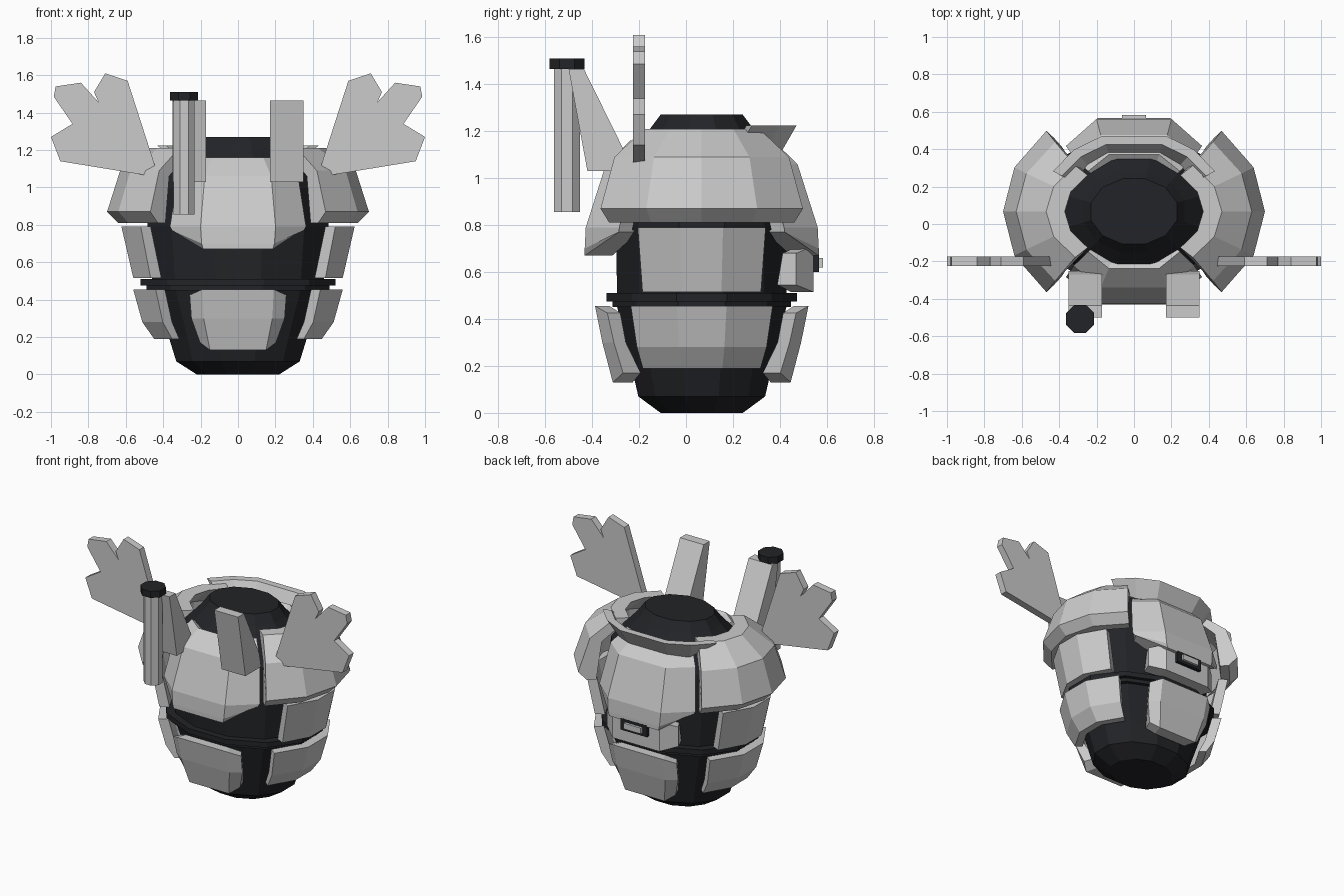
import bpy, bmesh
from math import sin, cos, radians, pi

if "Cube" in bpy.data.objects:
    bpy.data.objects.remove(bpy.data.objects["Cube"])

CY = 0.067  # centre of the torso in y

dark = bpy.data.materials.new("dark")
dark.diffuse_color = (0.016, 0.017, 0.02, 1)
dark.use_nodes = True
dark.node_tree.nodes["Principled BSDF"].inputs["Base Color"].default_value = dark.diffuse_color


def finish(name, bm, mat=None):
    bmesh.ops.remove_doubles(bm, verts=bm.verts, dist=1e-4)
    bmesh.ops.recalc_face_normals(bm, faces=bm.faces)
    me = bpy.data.meshes.new(name)
    bm.to_mesh(me)
    bm.free()
    ob = bpy.data.objects.new(name, me)
    bpy.context.collection.objects.link(ob)
    if mat:
        me.materials.append(mat)
    return ob


def lathe(name, rings, sides=12, c=(0, CY), mat=None):
    """Closed stack of elliptical rings (rx, ry, z)."""
    bm = bmesh.new()
    loops = []
    for rx, ry, z in rings:
        angs = [2 * pi * (i + 0.5) / sides for i in range(sides)]
        k = 1 / cos(pi / sides)  # flats lie on the given radii
        loops.append([bm.verts.new((c[0] + k * rx * cos(a), c[1] + k * ry * sin(a), z)) for a in angs])
    for a, b in zip(loops, loops[1:]):
        for i in range(sides):
            j = (i + 1) % sides
            bm.faces.new((a[i], a[j], b[j], b[i]))
    bm.faces.new(loops[0])
    bm.faces.new(loops[-1])
    return finish(name, bm, mat)


def plate(name, facing, angles, profile, cut=(0, 0)):
    """Sweep a closed (rx, ry, z) section around the torso; cut trims the end corners."""
    bm = bmesh.new()
    lo = min(p[2] for p in profile) + cut[0]
    hi = max(p[2] for p in profile) - cut[1]
    cols = []
    for i, d in enumerate(angles):
        a = radians(facing + d)
        end = i in (0, len(angles) - 1)
        cols.append([bm.verts.new((rx * cos(a), CY + ry * sin(a), min(max(z, lo), hi) if end else z))
                     for rx, ry, z in profile])
    n = len(profile)
    for a, b in zip(cols, cols[1:]):
        for i in range(n):
            j = (i + 1) % n
            bm.faces.new((a[i], a[j], b[j], b[i]))
    bm.faces.new(cols[0])
    bm.faces.new(cols[-1])
    return finish(name, bm)


def slab(name, pts, axis, lo, hi):
    """Extrude an outline along x (outline in y,z) or y (outline in x,z)."""
    bm = bmesh.new()
    put = (lambda p, t: (t, p[0], p[1])) if axis == 'x' else (lambda p, t: (p[0], t, p[1]))
    a = [bm.verts.new(put(p, lo)) for p in pts]
    b = [bm.verts.new(put(p, hi)) for p in pts]
    bm.faces.new(a)
    bm.faces.new(b)
    for i in range(len(pts)):
        j = (i + 1) % len(pts)
        bm.faces.new((a[i], a[j], b[j], b[i]))
    return finish(name, bm)


def box(name, x, y, z, mat=None):
    ob = slab(name, [(x[0], z[0]), (x[1], z[0]), (x[1], z[1]), (x[0], z[1])], 'y', *y)
    if mat:
        ob.data.materials.append(mat)


# Dark inner body and waist belt
lathe("inner_body", [(.22, .175, 0), (.33, .27, .07), (.37, .30, .20), (.455, .36, .45),
                     (.485, .365, .80), (.45, .36, 1.0), (.36, .31, 1.11),
                     (.27, .22, 1.21), (.23, .175, 1.27)], mat=dark)
lathe("belt", [(.49, .38, .45), (.49, .38, .475), (.52, .405, .475), (.52, .405, .51), (.45, .36, .51)], mat=dark)

# Side armour, mirrored left and right
for side, facing in (("right", 0), ("left", 180)):
    plate(side + "_shoulder_plate", facing, (-48, -24, 0, 24, 48),
          [(.64, .53, .81), (.70, .58, .87), (.63, .50, 1.09), (.47, .33, 1.21),
           (.37, .26, 1.21), (.55, .43, 1.06), (.58, .47, .81)])
    plate(side + "_rib_plate", facing, (-35, -11, 11, 35),
          [(.57, .44, .515), (.635, .475, .79), (.57, .42, .79), (.50, .39, .515)])
    plate(side + "_hip_plate", facing, (-40, -13, 13, 40),
          [(.46, .39, .19), (.525, .43, .28), (.575, .47, .455), (.51, .41, .455), (.46, .37, .28), (.41, .34, .19)])

# Front and back armour
for end, facing in (("front", -90), ("back", 90)):
    plate(end + "_chest_plate", facing, (-50, -25, 25, 50),
          [(.46, .55, .70), (.475, .545, .79), (.42, .45, 1.06), (.32, .335, 1.16),
           (.28, .29, 1.13), (.37, .38, 1.03), (.40, .46, .78), (.38, .42, .67), (.44, .55, .67)], (.10, 0))
    plate(end + "_belly_plate", facing, (-38, -27, 27, 38),
          [(.33, .425, .13), (.405, .475, .30), (.42, .51, .455), (.36, .44, .455), (.35, .41, .30), (.28, .33, .13)],
          (.04, .03))

# Back collar and buckle
plate("back_collar", 90, (-60, -40, -20, 20, 40, 60),
      [(.42, .36, 1.11), (.50, .43, 1.225), (.445, .38, 1.225), (.38, .32, 1.12)], (.06, 0))
plate("buckle_plate", 90, (-40, -25, 25, 40),
      [(.42, .525, .515), (.42, .525, .71), (.37, .45, .71), (.37, .42, .515)], (.03, .03))
box("buckle_frame", (-.1, .1), (.53, .566), (.60, .68), dark)
box("buckle_inset", (-.065, .065), (.54, .583), (.62, .66))

# Front fins and flat antlers, mirrored
antler = [(.46, 1.06), (.95, 1.14), (1.0, 1.27), (.885, 1.34), (.985, 1.485), (.975, 1.54),
          (.84, 1.56), (.745, 1.455), (.77, 1.51), (.71, 1.61), (.59, 1.57), (.445, 1.12)]
fin = [(-.50, 1.465), (-.435, 1.465), (-.27, 1.13), (-.25, 1.03), (-.42, 1.03)]
for side, s in (("right", 1), ("left", -1)):
    slab(side + "_antler", [(s * x, z) for x, z in antler], 'y', -.225, -.175)
    slab(side + "_fin", fin, 'x', s * .17, s * .35)

# Exhaust pipe beside the left fin
lathe("pipe", [(.056, .056, .855), (.056, .056, 1.465)], 8, (-.288, -.507))
lathe("pipe_cap", [(.075, .075, 1.465), (.075, .075, 1.51)], 8, (-.288, -.507), dark)
